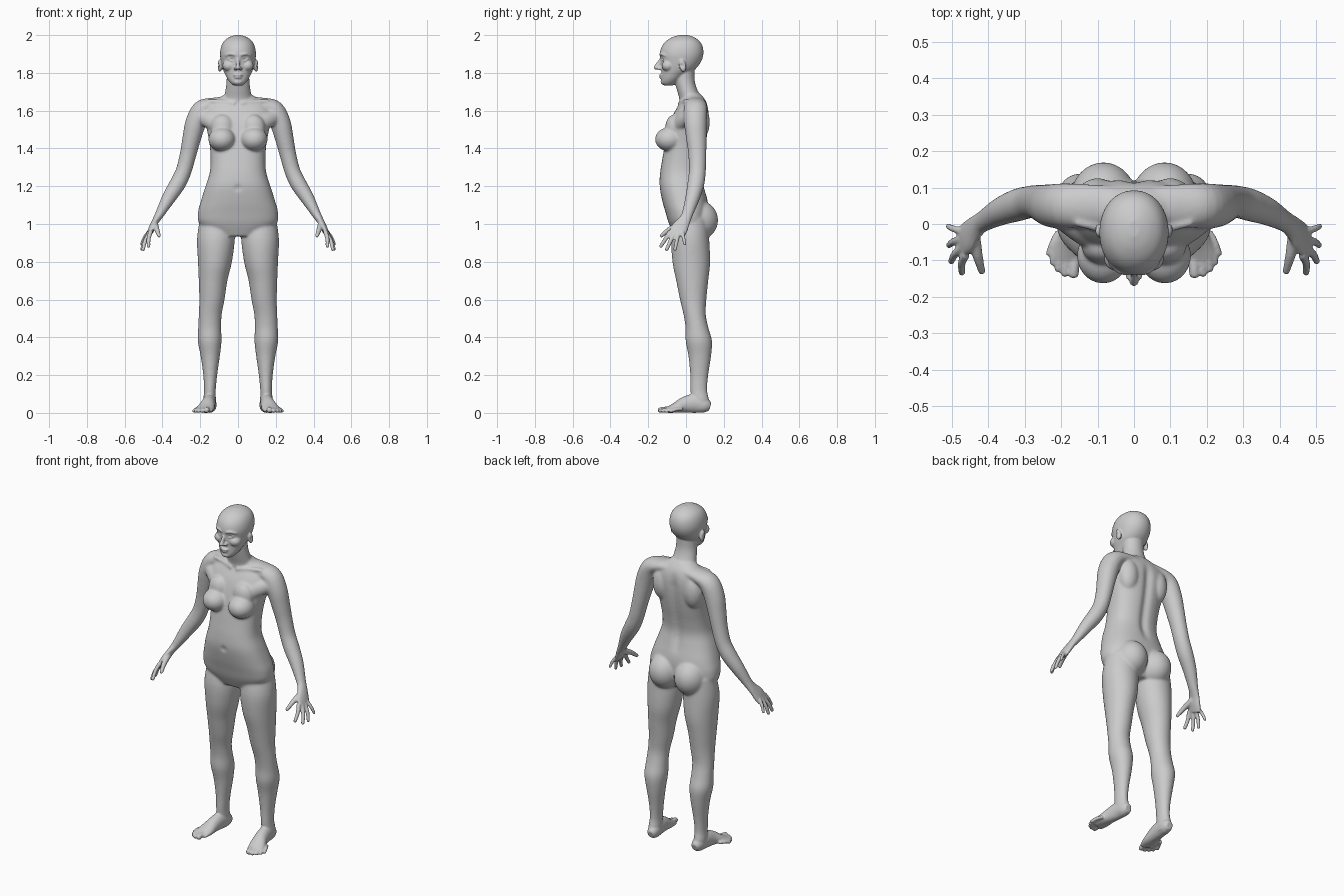
import bpy, bmesh, math
from mathutils import Vector, Matrix

bm = bmesh.new()
X, Y, Z = Vector((1, 0, 0)), Vector((0, 1, 0)), Vector((0, 0, 1))


def catmull(rows, steps=4):
    out, n = [], len(rows)
    for i in range(n - 1):
        p = [rows[max(0, min(n - 1, i + k))] for k in (-1, 0, 1, 2)]
        for j in range(steps):
            t = j / steps
            out.append([0.5 * (2 * b + (c - a) * t + (2 * a - 5 * b + 4 * c - d) * t * t
                               + (3 * b - a - 3 * c + d) * t ** 3) for a, b, c, d in zip(*p)])
    return out + [list(rows[-1])]


def loft(rows, side=1, ref=X, flat=False, power=2.0, n=32):
    """Closed skin over rows of (x, y, z, radius along ref, other radius)."""
    rows = catmull(rows)
    pts = [Vector(r[:3]) for r in rows]
    rings = []
    for i, r in enumerate(rows):
        t = Z if flat else (pts[min(i + 1, len(pts) - 1)] - pts[max(i - 1, 0)]).normalized()
        a = (ref - t * ref.dot(t)).normalized()
        b = t.cross(a)
        ring = []
        for k in range(n):
            c, s = math.cos(2 * math.pi * k / n), math.sin(2 * math.pi * k / n)
            v = pts[i] + a * r[3] * math.copysign(abs(c) ** (2 / power), c) \
                + b * r[4] * math.copysign(abs(s) ** (2 / power), s)
            ring.append(bm.verts.new((v.x * side, v.y, v.z)))
        rings.append(ring)
    for lo, hi in zip(rings, rings[1:]):
        for k in range(n):
            bm.faces.new((lo[k], lo[(k + 1) % n], hi[(k + 1) % n], hi[k]))
    bm.faces.new(rings[0])
    bm.faces.new(rings[-1])


def stack(rows, power=2.0):
    """Loft of level sections given as (z, front y, back y, half width)."""
    loft([(0, (f + b) / 2, z, w, (b - f) / 2) for z, f, b, w in rows], flat=True, power=power, n=48)


def ball(c, r, side=1, tilt=0):
    m = Matrix.Translation((c[0] * side, c[1], c[2])) @ Matrix.Rotation(tilt, 4, 'X') @ Matrix.Diagonal((*r, 1))
    bmesh.ops.create_uvsphere(bm, u_segments=32, v_segments=20, radius=1, matrix=m)


def digit(pts, r0, r1, side):
    n = len(pts) - 1
    loft([(*p, r0 + (r1 - r0) * i / n, r0 + (r1 - r0) * i / n) for i, p in enumerate(pts)],
         side, ref=Y if pts[0][2] > 0.5 else X, n=16)
    ball(pts[-1], (r1, r1, r1), side)


# torso
stack([(.935, -.06, .08, .12), (1.0, -.09, .11, .203), (1.06, -.108, .118, .212), (1.12, -.125, .115, .197),
       (1.2, -.14, .095, .172), (1.27, -.137, .082, .15), (1.34, -.126, .09, .145), (1.42, -.112, .106, .15),
       (1.5, -.095, .118, .165), (1.57, -.072, .122, .178), (1.62, -.045, .116, .165),
       (1.66, -.02, .1, .11), (1.69, -.02, .075, .065)], 2.4)
# neck
stack([(1.6, -.03, .11, .09), (1.66, -.035, .088, .076), (1.71, -.048, .06, .066), (1.76, -.06, .046, .06),
       (1.82, -.06, .045, .06)])
# head
stack([(1.733, -.115, -.07, .022), (1.745, -.128, -.05, .038), (1.765, -.13, -.025, .054), (1.79, -.129, .005, .067),
       (1.82, -.13, .05, .08), (1.86, -.135, .08, .09), (1.9, -.139, .092, .095), (1.94, -.128, .088, .089),
       (1.97, -.104, .07, .073), (1.99, -.07, .04, .045), (2.0, -.035, .01, .015)], 2.1)
# nose, lips and chin
loft([(0, -.126, 1.885, .008, .008), (0, -.136, 1.865, .008, .01), (0, -.148, 1.845, .01, .012),
      (0, -.157, 1.828, .013, .013)], n=16)
ball((0, -.158, 1.828), (.013, .013, .011))
ball((0, -.129, 1.789), (.026, .014, .007))
ball((0, -.127, 1.776), (.021, .014, .008))
ball((0, -.116, 1.752), (.025, .019, .016))

for s in (1, -1):
    # nostril, cheek, ear, brow and eyelids
    ball((.014, -.14, 1.823), (.01, .013, .009), s)
    ball((.048, -.095, 1.838), (.034, .034, .03), s)
    ball((.096, -.018, 1.838), (.012, .018, .034), s, .2)
    loft([(.014, -.134, 1.894, .008, .006), (.04, -.129, 1.9, .009, .007), (.066, -.105, 1.892, .008, .006)],
         s, ref=Y, n=12)
    for dz in (.009, -.009):
        loft([(.019, -.129, 1.873, .006, .004), (.035, -.13, 1.872 + dz, .006, .004),
              (.053, -.118, 1.873, .006, .004)], s, ref=Y, n=12)
    # bust, chest muscle, collarbone, shoulder blade and buttock
    ball((.085, -.087, 1.448), (.072, .077, .064), s)
    ball((.082, -.062, 1.51), (.062, .048, .07), s)
    loft([(.09, -.05, 1.52, .035, .05), (.15, -.015, 1.55, .035, .045), (.2, .03, 1.57, .04, .04)], s, ref=Y)
    loft([(.015, -.036, 1.637, .011, .011), (.08, -.016, 1.647, .011, .011), (.16, .005, 1.65, .012, .012)],
         s, ref=Y, n=16)
    ball((.1, .07, 1.54), (.06, .056, .1), s)
    ball((.084, .066, 1.02), (.092, .104, .105), s)
    # shoulder, arm and palm
    loft([(.06, .05, 1.642, .055, .033), (.13, .05, 1.632, .06, .037), (.19, .05, 1.605, .062, .052),
          (.224, .05, 1.535, .06, .055), (.246, .055, 1.45, .054, .049), (.264, .06, 1.37, .048, .044),
          (.288, .06, 1.28, .045, .042), (.32, .052, 1.212, .045, .043), (.365, .035, 1.14, .039, .037),
          (.41, .01, 1.06, .03, .025), (.425, 0, 1.035, .03, .021), (.441, -.015, 1.008, .036, .018),
          (.457, -.035, .975, .045, .017), (.472, -.05, .944, .043, .013)], s, ref=Y)
    # fingers and thumb
    for base, tip, r in (((.462, -.083, .96), (.473, -.133, .883), .0125),
                         ((.47, -.064, .95), (.502, -.102, .866), .0125),
                         ((.474, -.041, .95), (.508, -.058, .866), .012),
                         ((.472, -.02, .958), (.51, -.006, .893), .011)):
        mid = (Vector(base) + Vector(tip)) / 2 + Vector((.006, 0, 0))
        digit([base, mid[:], tip], r, r - .003, s)
    digit([(.442, -.025, 1.0), (.43, -.085, .972), (.418, -.13, .938)], .019, .01, s)
    # leg
    loft([(.112, .03, 1.03, .09, .085), (.117, .023, .92, .1, .1), (.122, .028, .8, .09, .1),
          (.132, .033, .7, .076, .085), (.138, .038, .6, .067, .07), (.147, .046, .52, .061, .059),
          (.15, .058, .45, .061, .061), (.15, .068, .38, .063, .07), (.147, .073, .3, .051, .06),
          (.147, .07, .2, .037, .048), (.149, .068, .12, .031, .044), (.15, .075, .07, .033, .046),
          (.147, .082, .02, .031, .042)], s, flat=True)
    # foot and toes
    loft([(.146, .128, .032, .02, .022), (.147, .1, .04, .033, .04), (.152, .045, .05, .035, .05),
          (.159, -.01, .042, .038, .042), (.17, -.06, .026, .046, .026), (.182, -.1, .015, .046, .015)], s)
    for x0, x1, y1, r in ((.155, .166, -.135, .015), (.175, .19, -.135, .011), (.19, .208, -.122, .011),
                          (.2, .223, -.104, .01), (.205, .232, -.08, .01)):
        digit([(x0, y1 + .06, .02), ((x0 + x1) / 2 + .003, y1 + .03, .019), (x1, y1, r)], r, r, s)

bmesh.ops.recalc_face_normals(bm, faces=bm.faces)
mesh = bpy.data.meshes.new("body")
bm.to_mesh(mesh)
bm.free()
body = bpy.data.objects.new("body", mesh)
bpy.context.collection.objects.link(body)

# fuse every part into one skin
fuse = body.modifiers.new("fuse", 'REMESH')
fuse.mode, fuse.voxel_size = 'VOXEL', .005
skin = bpy.data.meshes.new_from_object(body.evaluated_get(bpy.context.evaluated_depsgraph_get()))
body.modifiers.clear()
body.data = skin

# eye sockets, ear hollows, navel and spine groove
dents = [((s * .035, -.127, 1.872), .016, (0, .014, 0)) for s in (1, -1)]
dents += [((s * .108, -.022, 1.838), .01, (-s * .008, 0, 0)) for s in (1, -1)]
dents += [((0, -.14, 1.19), .012, (0, .012, 0))]
clamp = lambda v: max(0.0, min(1.0, v))
soft = body.vertex_groups.new(name="soft")
for v in skin.vertices:
    co = v.co.copy()
    for c, r, push in dents:
        d = (co - Vector(c)).length / r
        if d < 3:
            v.co += Vector(push) * math.exp(-d * d)
    if co.y > .04 and abs(co.x) < .08:
        v.co.y -= .014 * math.exp(-(co.x / .022) ** 2) * clamp((co.z - 1.15) / .08) * clamp((1.64 - co.z) / .08)
    w = clamp((co.z - .1) / .08) * clamp((1.73 - co.z) / .06) * clamp((.42 - abs(co.x)) / .05)
    soft.add([v.index], w, 'REPLACE')
skin.shade_smooth()

# blend the muscles, then lightly relax face, hands and feet
for name, group, count in (("blend", "soft", 22), ("relax", "", 3)):
    m = body.modifiers.new(name, 'SMOOTH')
    m.factor, m.iterations, m.vertex_group = .5, count, group

# eyes
for name, s in (("left_eye", 1), ("right_eye", -1)):
    eye_bm = bmesh.new()
    bmesh.ops.create_uvsphere(eye_bm, u_segments=24, v_segments=16, radius=.014)
    eye_mesh = bpy.data.meshes.new(name)
    eye_bm.to_mesh(eye_mesh)
    eye_bm.free()
    eye_mesh.shade_smooth()
    eye = bpy.data.objects.new(name, eye_mesh)
    eye.location = (s * .035, -.107, 1.872)
    bpy.context.collection.objects.link(eye)
